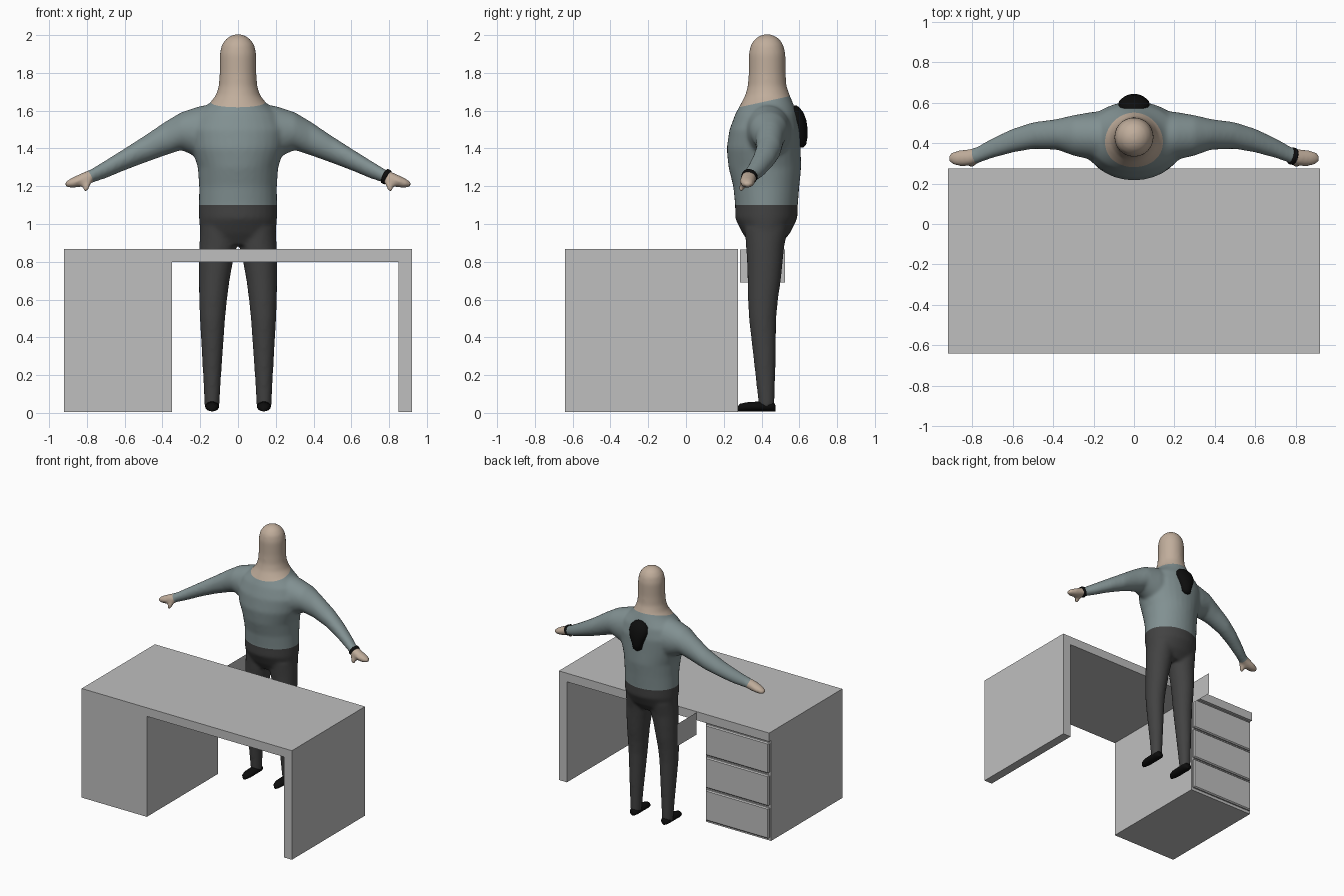
import bpy, bmesh, math
from mathutils import Vector

if "Cube" in bpy.data.objects:
    bpy.data.objects.remove(bpy.data.objects["Cube"])


def material(name, r, g, b):
    m = bpy.data.materials.new(name)
    m.diffuse_color = (r, g, b, 1)
    m.use_nodes = True
    m.node_tree.nodes["Principled BSDF"].inputs["Base Color"].default_value = m.diffuse_color
    return m


GREY = material("desk_grey", 0.52, 0.52, 0.52)
SKIN = material("skin", 0.53, 0.42, 0.33)
SWEATER = material("sweater_blue_grey", 0.22, 0.28, 0.285)
TROUSERS = material("trousers_charcoal", 0.055, 0.055, 0.055)
BLACK = material("black", 0.004, 0.004, 0.004)


def finish(bm, name, mats, smooth=False):
    bmesh.ops.recalc_face_normals(bm, faces=bm.faces)
    me = bpy.data.meshes.new(name)
    bm.to_mesh(me)
    bm.free()
    ob = bpy.data.objects.new(name, me)
    bpy.context.collection.objects.link(ob)
    for m in mats:
        me.materials.append(m)
    bpy.ops.object.select_all(action='DESELECT')
    ob.select_set(True)
    bpy.context.view_layer.objects.active = ob
    if smooth:
        bpy.ops.object.shade_smooth_by_angle(angle=math.radians(60))
    return ob


def box(name, x0, x1, y0, y1, z0, z1, bevel=0):
    bm = bmesh.new()
    bmesh.ops.create_cube(bm, size=1)
    for v in bm.verts:
        v.co = ((x0 + x1) / 2 + v.co.x * (x1 - x0),
                (y0 + y1) / 2 + v.co.y * (y1 - y0),
                (z0 + z1) / 2 + v.co.z * (z1 - z0))
    if bevel:
        bmesh.ops.bevel(bm, geom=bm.edges[:], offset=bevel, segments=1, affect='EDGES')
    return finish(bm, name, [GREY])


def loft(bm, rings, n=32):
    """Skin ellipses given as (centre, half axis u, half axis v) and cap the ends."""
    loops = []
    for c, u, v in rings:
        c, u, v = Vector(c), Vector(u), Vector(v)
        loops.append([bm.verts.new(c + u * math.cos(a) + v * math.sin(a))
                      for a in (math.tau * i / n for i in range(n))])
    for a, b in zip(loops, loops[1:]):
        for i in range(n):
            j = (i + 1) % n
            bm.faces.new((a[i], a[j], b[j], b[i]))
    bm.faces.new(loops[0][::-1])
    bm.faces.new(loops[-1])


def upright(bm, rows, n=32):
    """Rows of (z, x centre, half width, front y, back y)."""
    loft(bm, [((x, (f + b) / 2, z), (w, 0, 0), (0, (b - f) / 2, 0))
              for z, x, w, f, b in rows], n)


# Desk: top, side panel, drawer cabinet and hanging plate
box("desk_top", -0.92, 0.92, -0.64, 0.275, 0.80, 0.868)
box("desk_side_panel", 0.85, 0.92, -0.64, 0.275, 0.005, 0.80)
box("drawer_cabinet", -0.92, -0.35, -0.64, 0.25, 0.005, 0.80)
for i in range(3):
    z = 0.025 + i * 0.258
    box(f"drawer_front_{i + 1}", -0.912, -0.358, 0.245, 0.272, z, z + 0.243, 0.008)
bm = bmesh.new()
bm.faces.new([bm.verts.new((-0.29, y, z)) for y, z in
              ((0.285, 0.69), (0.525, 0.69), (0.525, 0.865), (0.285, 0.865))])
finish(bm, "hanging_plate", [GREY])

# Body: torso with neck and head
bm = bmesh.new()
torso = [(0.89, .16, .34, .50), (0.95, .20, .30, .55), (1.03, .207, .26, .59),
         (1.1, .207, .26, .592), (1.2, .206, .25, .60), (1.3, .213, .225, .61),
         (1.4, .245, .215, .607), (1.5, .26, .23, .605), (1.58, .225, .26, .59),
         (1.64, .15, .292, .567), (1.68, .118, .313, .55), (1.73, .102, .327, .532),
         (1.8, .097, .332, .527), (1.9, .097, .332, .527), (1.95, .086, .343, .515),
         (1.98, .064, .365, .494), (2.0, .033, .395, .463), (2.004, .01, .42, .44)]
upright(bm, [(z, 0, w, f, b) for z, w, f, b in torso])

# Body: arms, thumbs and legs on both sides
arm = [(.08, 1.50, .14, .43, .13), (.20, 1.485, .14, .435, .12), (.30, 1.492, .10, .438, .10),
       (.38, 1.455, .09, .443, .076), (.50, 1.393, .071, .437, .066), (.60, 1.342, .058, .412, .059),
       (.70, 1.29, .048, .375, .049), (.78, 1.252, .037, .338, .041), (.82, 1.236, .037, .328, .042),
       (.86, 1.223, .031, .325, .040), (.895, 1.214, .023, .325, .033), (.914, 1.211, .012, .325, .018)]
leg = [(.98, .105, .095, .31, .54), (.88, .106, .099, .318, .52), (.8, .117, .09, .323, .512),
       (.7, .126, .081, .326, .502), (.6, .132, .074, .328, .487), (.5, .135, .067, .333, .478),
       (.2, .137, .048, .367, .473), (.03, .138, .039, .386, .468)]
for s in (-1, 1):
    loft(bm, [((s * x, y, z), (0, hy, 0), (0, 0, hz)) for x, z, hz, y, hy in arm])
    loft(bm, [((s * x, y, z), (r, 0, 0), (0, r, 0)) for x, y, z, r in
              ((.785, .315, 1.245, .022), (.80, .30, 1.205, .019),
               (.806, .291, 1.18, .016), (.808, .288, 1.168, .008))], 16)
    upright(bm, [(z, s * x, w, f, b) for z, x, w, f, b in leg])
body = finish(bm, "body", [SKIN, SWEATER, TROUSERS])

# Fuse the limbs into one soft skin
mod = body.modifiers.new("fuse", 'REMESH')
mod.mode, mod.voxel_size = 'VOXEL', 0.011
soft = body.modifiers.new("soften", 'SMOOTH')
soft.factor, soft.iterations = 0.5, 9
for m in ("fuse", "soften"):
    bpy.ops.object.modifier_apply(modifier=m)

# Clothing borders: cut at waist, collar and cuffs, then colour by region
collar_co, collar_no = Vector((0, 0.29, 1.62)), Vector((0, -0.22, 1))
cuff_no = Vector((0.9, -0.25, -0.42)).normalized()
cuff_co = Vector((0.785, 0.335, 1.25))
flip = Vector((-1, 1, 1))
bm = bmesh.new()
bm.from_mesh(body.data)
for co, no in ((Vector((0, 0, 1.1)), Vector((0, 0, 1))), (collar_co, collar_no),
               (cuff_co, cuff_no), (cuff_co * flip, cuff_no * flip)):
    bmesh.ops.bisect_plane(bm, geom=bm.verts[:] + bm.edges[:] + bm.faces[:],
                           plane_co=co, plane_no=no)
for f in bm.faces:
    c = f.calc_center_median()
    side = Vector((abs(c.x), c.y, c.z))
    if c.z < 1.1 and abs(c.x) < 0.5:
        f.material_index = 2
    elif abs(c.x) < 0.25:
        f.material_index = 0 if (c - collar_co).dot(collar_no) > 0 else 1
    else:
        f.material_index = 0 if (side - cuff_co).dot(cuff_no) > 0 else 1
bm.to_mesh(body.data)
bm.free()
bpy.ops.object.shade_smooth_by_angle(angle=math.radians(60))

# Shoes
for s, name in ((-1, "right_shoe"), (1, "left_shoe")):
    bm = bmesh.new()
    loft(bm, [((s * .137, y, .008 + h), (w, 0, 0), (0, 0, h)) for y, w, h in
              ((.272, .012, .012), (.285, .026, .02), (.32, .036, .024), (.38, .036, .026),
               (.44, .037, .027), (.465, .03, .025), (.474, .014, .015))], 20)
    finish(bm, name, [BLACK], True)

# Wrist band
bm = bmesh.new()
u = cuff_no.cross(Vector((0, 1, 0))).normalized()
v = cuff_no.cross(u)
loft(bm, [(cuff_co + cuff_no * d, u * r, v * r * 1.05) for d, r in
          ((-.012, .037), (-.009, .041), (.009, .04), (.012, .036))], 24)
finish(bm, "wrist_band", [BLACK], True)

# Dark patch on the upper back, wider at the top
bm = bmesh.new()
upright(bm, [(1.405, 0, .015, .59, .62), (1.42, 0, .036, .57, .636), (1.46, 0, .045, .56, .643),
             (1.51, 0, .065, .56, .643), (1.55, 0, .077, .55, .637), (1.59, 0, .07, .54, .622),
             (1.615, 0, .045, .54, .602), (1.628, 0, .015, .55, .585)], 24)
finish(bm, "back_patch", [BLACK], True)
